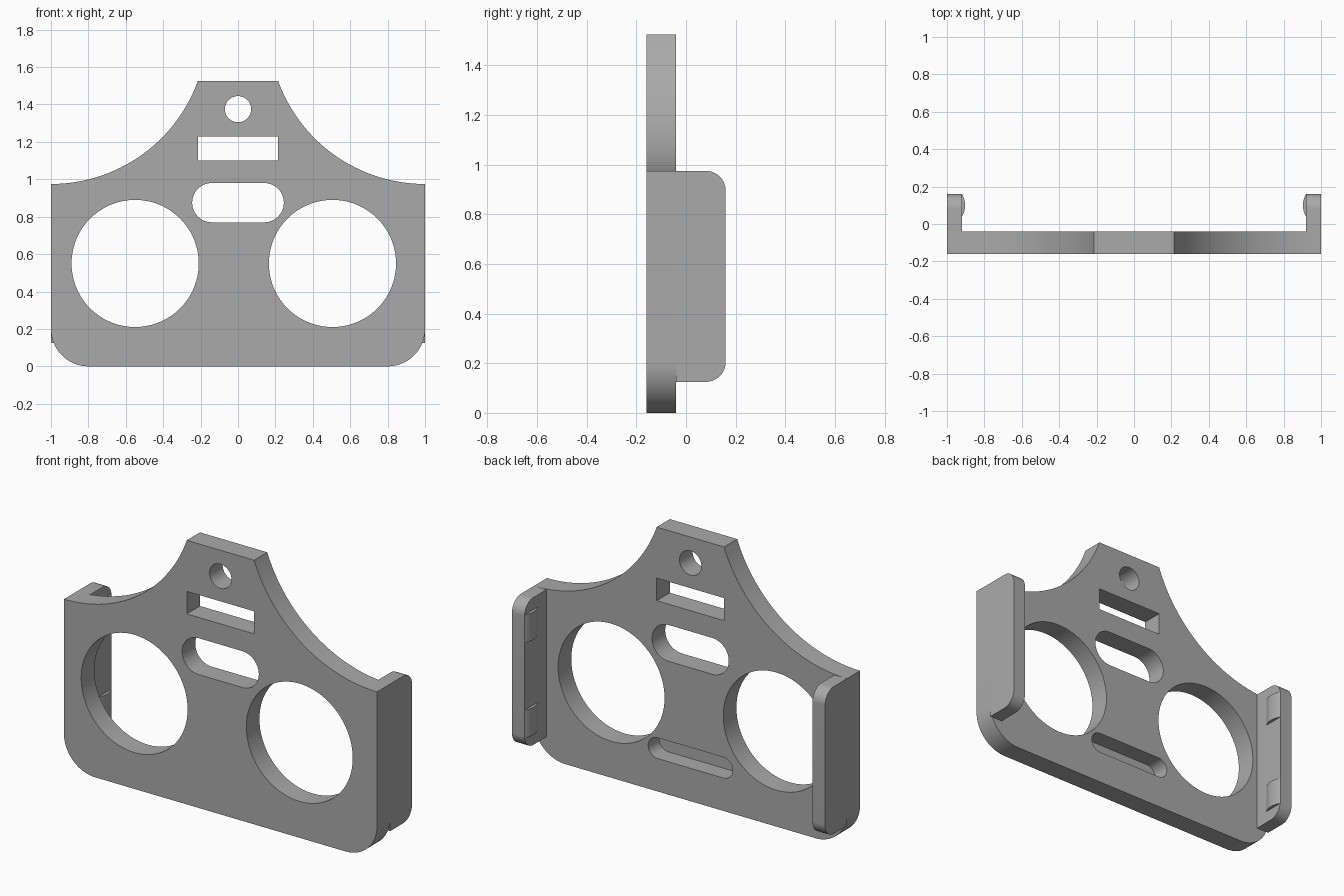
import bpy
import bmesh
from math import sin, cos, pi, atan2, hypot
from mathutils import Vector

if "Cube" in bpy.data.objects:
    bpy.data.objects.remove(bpy.data.objects["Cube"], do_unlink=True)

grey = bpy.data.materials.new("plain grey")
grey.use_nodes = True
colour = (0.4, 0.4, 0.4, 1)
grey.diffuse_color = colour
grey.node_tree.nodes["Principled BSDF"].inputs["Base Color"].default_value = colour


def arc(cx, cy, r, a0, a1, n=24):
    """Points along an arc, angles in radians."""
    return [(cx + r * cos(a0 + (a1 - a0) * i / n), cy + r * sin(a0 + (a1 - a0) * i / n))
            for i in range(n + 1)]


def prism(name, points, place, low, high):
    """Extrude a closed profile from low to high; place maps (u, v, depth) to xyz."""
    bm = bmesh.new()
    face = bm.faces.new([bm.verts.new(place(u, v, low)) for u, v in points])
    extruded = bmesh.ops.extrude_face_region(bm, geom=[face])["geom"]
    shift = Vector(place(0, 0, high)) - Vector(place(0, 0, low))
    bmesh.ops.translate(bm, vec=shift, verts=[g for g in extruded if isinstance(g, bmesh.types.BMVert)])
    bmesh.ops.recalc_face_normals(bm, faces=bm.faces)
    mesh = bpy.data.meshes.new(name)
    bm.to_mesh(mesh)
    bm.free()
    mesh.materials.append(grey)
    obj = bpy.data.objects.new(name, mesh)
    bpy.context.collection.objects.link(obj)
    return obj


def activate(obj):
    bpy.ops.object.select_all(action="DESELECT")
    obj.select_set(True)
    bpy.context.view_layer.objects.active = obj


def smooth(obj):
    activate(obj)
    bpy.ops.object.shade_smooth_by_angle(angle=pi / 6)


def upright(u, v, d):
    return (u, d, v)


def sideways(u, v, d):
    return (d, u, v)


def flat(u, v, d):
    return (u, v, d)


def circle(cx, cz, r):
    return arc(cx, cz, r, 0, 2 * pi, 72)[:-1]


def slot(cz, half_width, r):
    reach = half_width - r
    return arc(reach, cz, r, -pi / 2, pi / 2) + arc(-reach, cz, r, pi / 2, 3 * pi / 2)


# Main plate: rounded lower corners, concave shoulders, flat top tab
FRONT, BACK = -0.16, -0.04
SHOULDER, TOP, TAB = 0.975, 1.525, 0.215
R = ((1 - TAB) ** 2 + (TOP - SHOULDER) ** 2) / (2 * (TOP - SHOULDER))
end = atan2(TOP - SHOULDER - R, TAB - 1) % (2 * pi)
half = arc(0.8, 0.2, 0.2, -pi / 2, 0) + arc(1, SHOULDER + R, R, 1.5 * pi, end, 48)
outline = half + [(-x, z) for x, z in reversed(half)]
plate = prism("plate", outline, upright, FRONT, BACK)

# Openings, plus the blind slot in the back
cutouts = [
    ("left_ring_cutter", circle(0.505, 0.55, 0.34), FRONT - 0.1),
    ("right_ring_cutter", circle(-0.55, 0.55, 0.34), FRONT - 0.1),
    ("hanging_hole_cutter", circle(0, 1.375, 0.07), FRONT - 0.1),
    ("strap_slot_cutter", [(-TAB, 1.1), (TAB, 1.1), (TAB, 1.23), (-TAB, 1.23)], FRONT - 0.1),
    ("rounded_slot_cutter", slot(0.875, 0.245, 0.105), FRONT - 0.1),
    ("back_recess_cutter", slot(0.25, 0.27, 0.06), BACK - 0.1),
]
for name, points, depth in cutouts:
    cutter = prism(name, points, upright, depth, BACK + 0.1)
    cutter.hide_render = True
    cut = plate.modifiers.new(name, "BOOLEAN")
    cut.operation = "DIFFERENCE"
    cut.solver = "EXACT"
    cut.object = cutter
    activate(plate)
    bpy.ops.object.modifier_apply(modifier=name)
    bpy.data.objects.remove(cutter, do_unlink=True)
smooth(plate)

# Side flanges with rounded rear corners, and two snap bumps inside each
flange_shape = ([(BACK, 0.125)] + arc(0.08, 0.205, 0.08, -pi / 2, 0, 12)
                + arc(0.08, 0.895, 0.08, 0, pi / 2, 12) + [(BACK, SHOULDER)])
chord, rise = 0.06, 0.017
bump_r = (chord ** 2 + rise ** 2) / (2 * rise)
spread = atan2(chord, bump_r - rise)
for side, sign in (("left", 1), ("right", -1)):
    smooth(prism(side + "_flange", flange_shape, sideways, sign * 0.92, sign))
    bump_shape = [(sign * x, y) for x, y in
                  arc(0.92 - rise + bump_r, 0.1, bump_r, pi - spread, pi + spread, 12)]
    for level, z in (("lower", 0.275), ("upper", 0.825)):
        smooth(prism(f"{side}_{level}_bump", bump_shape, flat, z - 0.08, z + 0.08))
